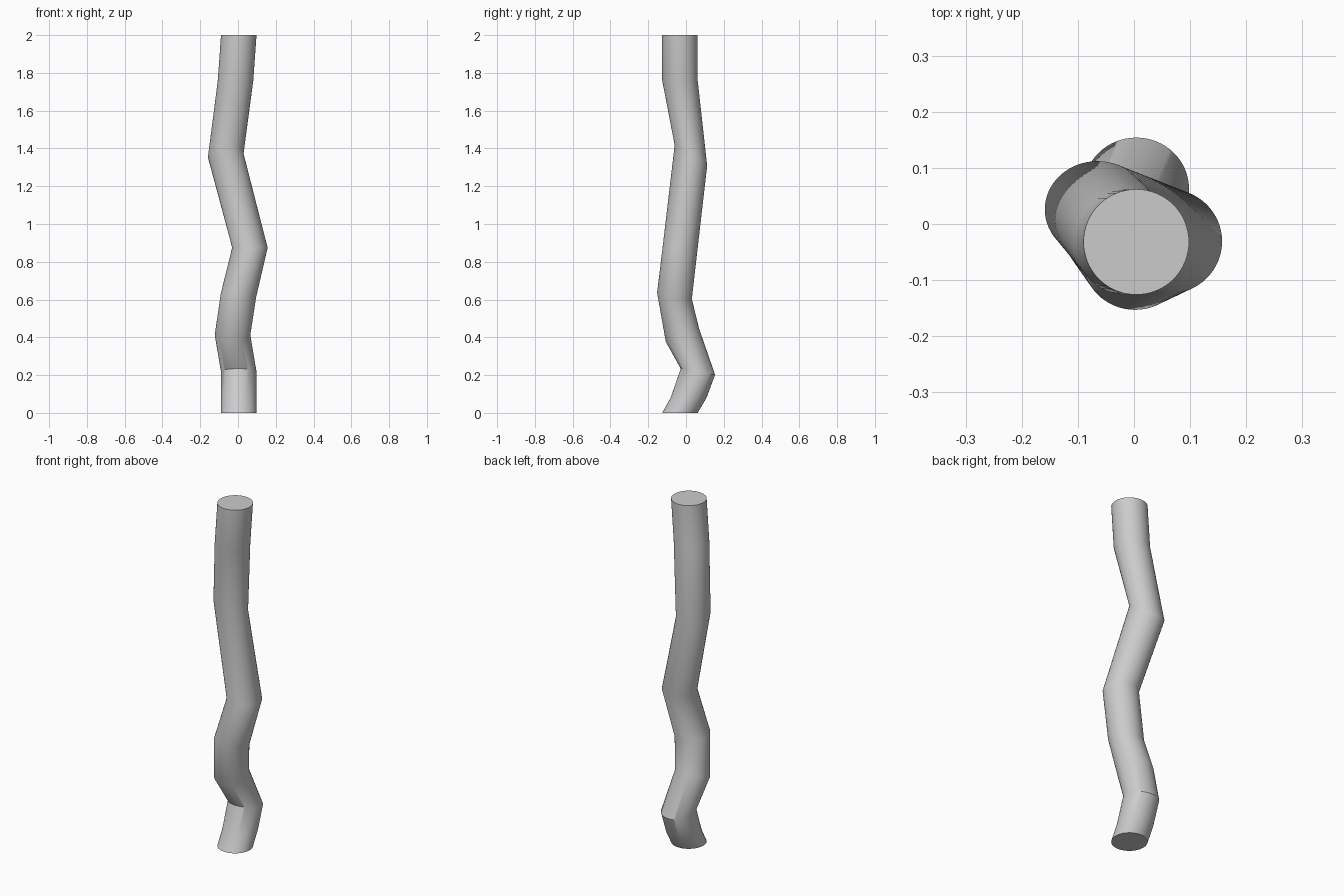
import bpy, bmesh, math

if "Cube" in bpy.data.objects:
    bpy.data.objects.remove(bpy.data.objects["Cube"])

N = 64
R = 0.094

# Ring stations: centre x, y, z, half depth in y, tilt dz/dx, tilt dz/dy
RINGS = [
    (0.004, -0.032, 0.000, 0.094, 0.0, 0.0),
    (0.004, 0.014, 0.081, 0.095, 0.0, 0.0),
    (0.004, 0.063, 0.218, 0.091, 0.0, -0.18),
    (-0.029, -0.019, 0.412, 0.088, 0.0, 0.40),
    (0.002, -0.061, 0.620, 0.092, -0.08, -0.18),
    (0.063, -0.031, 0.875, 0.093, 0.0, 0.0),
    (-0.065, 0.026, 1.363, 0.086, 0.08, -0.64),
    (-0.013, -0.032, 1.760, 0.094, 0.0, 0.0),
    (0.004, -0.032, 2.000, 0.094, 0.0, 0.0),
]

# Crooked round pole lofted through tilted rings
bm = bmesh.new()
loops = []
for cx, cy, cz, ry, sx, sy in RINGS:
    loop = []
    for i in range(N):
        a = 2 * math.pi * i / N
        dx, dy = R * math.cos(a), ry * math.sin(a)
        loop.append(bm.verts.new((cx + dx, cy + dy, cz + sx * dx + sy * dy)))
    loops.append(loop)
for lo, hi in zip(loops, loops[1:]):
    for i in range(N):
        j = (i + 1) % N
        bm.faces.new((lo[i], lo[j], hi[j], hi[i]))

# Flat end caps
bm.faces.new(loops[0][::-1])
bm.faces.new(loops[-1])

mesh = bpy.data.meshes.new("crooked_pole")
bm.to_mesh(mesh)
bm.free()
pole = bpy.data.objects.new("crooked_pole", mesh)
bpy.context.collection.objects.link(pole)
bpy.context.view_layer.objects.active = pole
pole.select_set(True)
bpy.ops.object.shade_smooth_by_angle(angle=math.radians(35))
